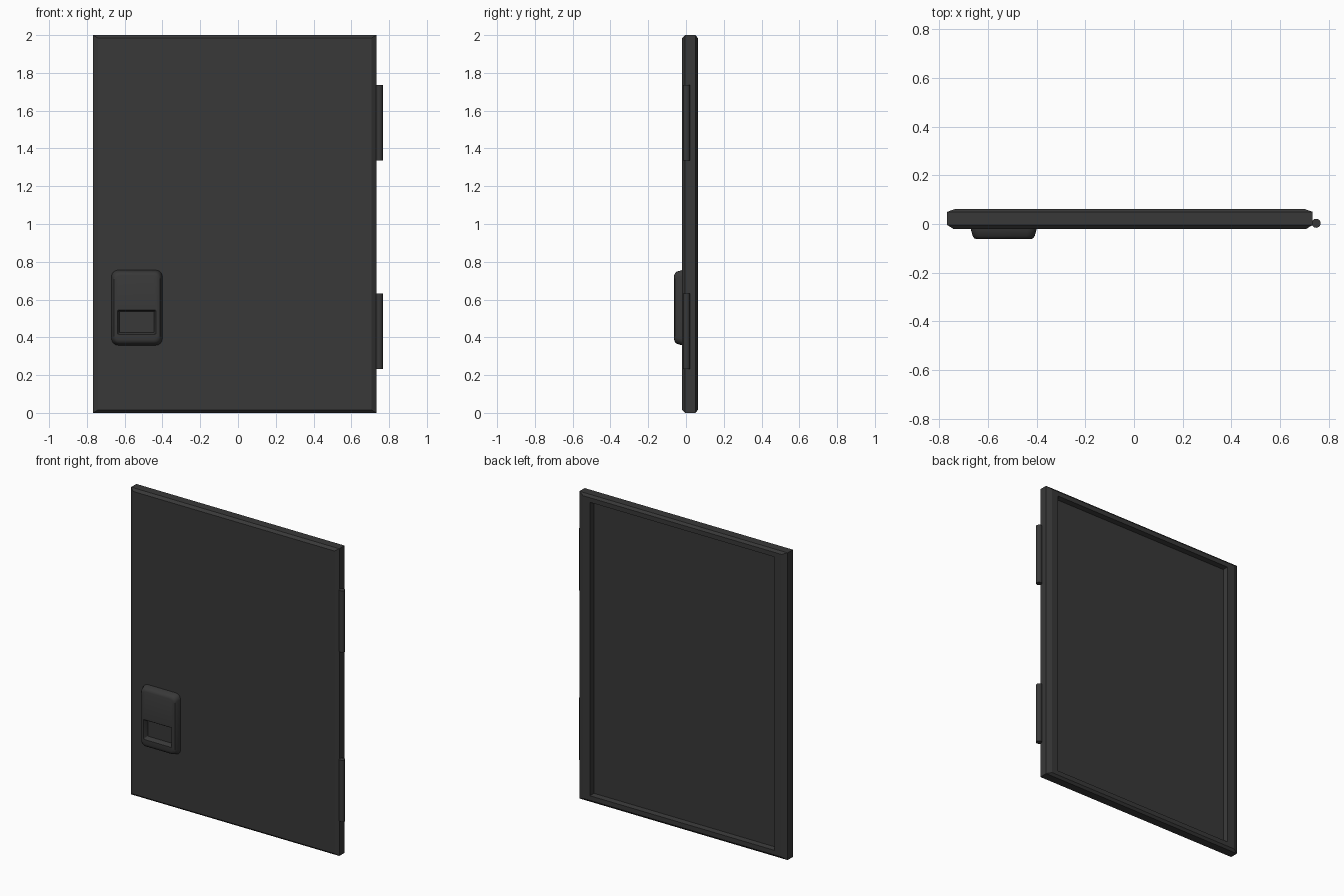
import bpy, bmesh, math

if "Cube" in bpy.data.objects:
    bpy.data.objects.remove(bpy.data.objects["Cube"])

dark = bpy.data.materials.new("dark_metal")
dark.diffuse_color = (0.04, 0.04, 0.04, 1)
dark.use_nodes = True
dark.node_tree.nodes["Principled BSDF"].inputs["Base Color"].default_value = dark.diffuse_color


def finish(obj, angle):
    obj.data.materials.append(dark)
    bpy.ops.object.select_all(action='DESELECT')
    obj.select_set(True)
    bpy.context.view_layer.objects.active = obj
    bpy.ops.object.shade_smooth_by_angle(angle=math.radians(angle))


def rounded_rect(x0, x1, z0, z1, r, seg):
    """Outline of a rectangle with rounded corners (r = 0 gives four points)."""
    if r == 0:
        return [(x1, z1), (x0, z1), (x0, z0), (x1, z0)]
    corners = [(x1 - r, z1 - r), (x0 + r, z1 - r), (x0 + r, z0 + r), (x1 - r, z0 + r)]
    pts = []
    for i, (cx, cz) in enumerate(corners):
        for k in range(seg + 1):
            a = math.pi / 2 * (i + k / seg)
            pts.append((cx + r * math.cos(a), cz + r * math.sin(a)))
    return pts


def loft(name, rings, seg=4, angle=30):
    """Skin rectangles (y, x0, x1, z0, z1, corner radius) and cap both ends."""
    bm = bmesh.new()
    loops = [[bm.verts.new((x, y, z)) for x, z in rounded_rect(*rect, seg)]
             for y, *rect in rings]
    for a, b in zip(loops, loops[1:]):
        for i in range(len(a)):
            j = (i + 1) % len(a)
            bm.faces.new((a[i], a[j], b[j], b[i]))
    bm.faces.new(loops[0])
    bm.faces.new(loops[-1])
    bmesh.ops.recalc_face_normals(bm, faces=bm.faces)
    mesh = bpy.data.meshes.new(name)
    bm.to_mesh(mesh)
    bm.free()
    obj = bpy.data.objects.new(name, mesh)
    bpy.context.collection.objects.link(obj)
    finish(obj, angle)


# Door panel: bevelled front and back edges, shallow recess on the back
X0, X1, Z0, Z1 = -0.767, 0.733, 0.0, 2.0
panel = [(-0.020, 0.025, 0.015), (-0.004, 0, 0), (0.050, 0, 0),
         (0.0625, 0.035, 0.015), (0.0625, 0.085, 0.045), (0.030, 0.090, 0.050)]
loft("door_panel", [(y, X0 + dx, X1 - dx, Z0 + dz, Z1 - dz, 0) for y, dx, dz in panel], angle=5)

# Latch plate: rounded block with a finger pocket sunk into its front
loft("latch", [
    (-0.015, -0.670, -0.400, 0.358, 0.756, 0.035),
    (-0.022, -0.670, -0.400, 0.358, 0.756, 0.035),
    (-0.050, -0.662, -0.408, 0.367, 0.747, 0.033),
    (-0.0585, -0.656, -0.414, 0.375, 0.739, 0.030),
    (-0.0625, -0.646, -0.424, 0.388, 0.728, 0.024),
    (-0.0625, -0.638, -0.434, 0.416, 0.545, 0.006),
    (-0.058, -0.634, -0.438, 0.420, 0.541, 0.006),
    (-0.030, -0.628, -0.444, 0.426, 0.538, 0.004),
])

# Hinge barrels
for name, z in (("lower_hinge", 0.432), ("upper_hinge", 1.535)):
    bpy.ops.mesh.primitive_cylinder_add(vertices=16, radius=0.0185, depth=0.4,
                                        location=(0.748, 0.003, z))
    hinge = bpy.context.object
    hinge.name = name
    finish(hinge, 30)
